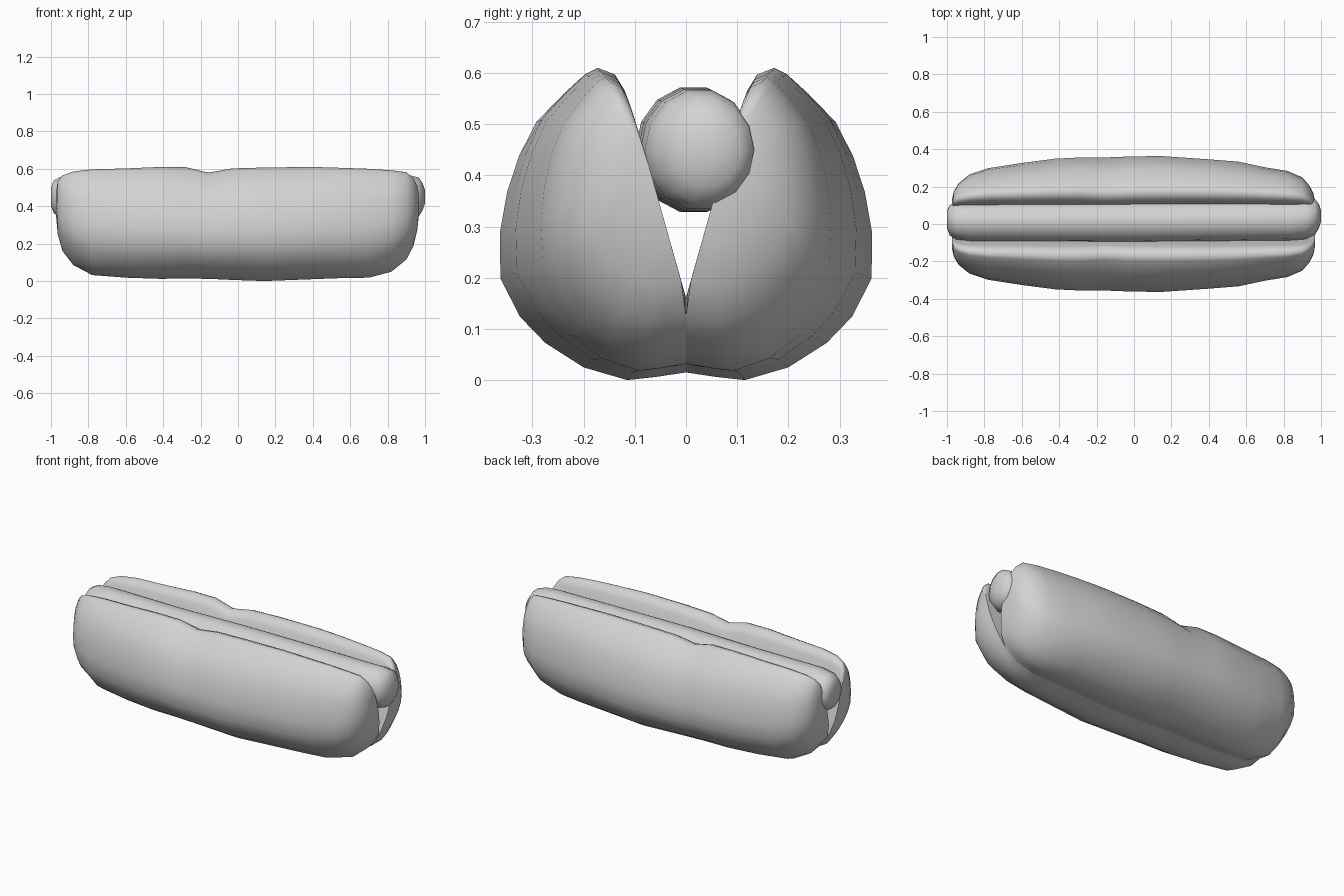
import bpy
import bmesh
from math import sin, cos, tau, radians

cube = bpy.data.objects.get("Cube")
if cube:
    bpy.data.objects.remove(cube, do_unlink=True)

COLOUR = (0.65, 0.65, 0.65, 1)
grey = bpy.data.materials.new("plain_grey")
grey.use_nodes = True
grey.diffuse_color = COLOUR
grey.node_tree.nodes["Principled BSDF"].inputs["Base Color"].default_value = COLOUR


def loft(name, rings):
    """Skin a list of closed rings and cap both ends, leaving the mirror plane open."""
    bm = bmesh.new()
    loops = [[bm.verts.new(p) for p in ring] for ring in rings]
    for a, b in zip(loops, loops[1:]):
        for i in range(len(a)):
            j = (i + 1) % len(a)
            quad = (a[i], a[j], b[j], b[i])
            if any(abs(v.co.y) > 1e-5 for v in quad):
                bm.faces.new(quad)
    for end in (loops[0], loops[-1]):
        bm.faces.new(end)
    bmesh.ops.recalc_face_normals(bm, faces=bm.faces)
    mesh = bpy.data.meshes.new(name)
    bm.to_mesh(mesh)
    bm.free()
    mesh.materials.append(grey)
    obj = bpy.data.objects.new(name, mesh)
    bpy.context.collection.objects.link(obj)
    bpy.ops.object.select_all(action='DESELECT')
    obj.select_set(True)
    bpy.context.view_layer.objects.active = obj
    bpy.ops.object.shade_smooth_by_angle(angle=radians(65))
    return obj


def slit(z):
    """Half width of the V-shaped opening at height z."""
    return max(0, (z - 0.16) * 0.28)


# Bun half: cross-section (y, z), swept along x and mirrored
profile = [(0, 0.015), (0.06, 0.006), (0.115, 0), (0.2, 0.025), (0.275, 0.073),
           (0.325, 0.125), (0.363, 0.2), (0.364, 0.29), (0.35, 0.37),
           (0.327, 0.44), (0.293, 0.507), (0.24, 0.562), (0.2, 0.598),
           (0.175, 0.61), (0.14, 0.597), (0.12, 0.565), (0.1, 0.5),
           (0.073, 0.42), (0.042, 0.31), (0, 0.16)]
# x, width factor, bottom, top
bun_stations = [(-0.972, 0.2, 0.34, 0.48), (-0.964, 0.34, 0.25, 0.535),
                (-0.938, 0.5, 0.16, 0.565), (-0.88, 0.67, 0.085, 0.586),
                (-0.78, 0.79, 0.032, 0.597), (-0.6, 0.88, 0.018, 0.602),
                (-0.42, 0.95, 0.012, 0.61), (-0.28, 0.97, 0.013, 0.609),
                (-0.16, 0.98, 0.012, 0.58), (-0.03, 0.99, 0.006, 0.602),
                (0.14, 1, 0, 0.607), (0.4, 0.94, 0.01, 0.61),
                (0.56, 0.9, 0.016, 0.605), (0.7, 0.81, 0.018, 0.6),
                (0.82, 0.74, 0.05, 0.592), (0.9, 0.61, 0.115, 0.582),
                (0.937, 0.46, 0.185, 0.55), (0.958, 0.32, 0.27, 0.51),
                (0.967, 0.18, 0.35, 0.46)]
rings = []
for x, width, low, high in bun_stations:
    ring = []
    for y, z in profile:
        nz = low + z / 0.61 * (high - low)
        ring.append((x, slit(nz) + width * (y - slit(z)), nz))
    rings.append(ring)
bun = loft("bun", rings)
mirror = bun.modifiers.new("other_half", 'MIRROR')
mirror.use_axis = (False, True, False)

# Sausage: x, size factor, centre y, centre z
sausage_stations = [(-1, 0.4, 0.025, 0.45), (-0.985, 0.72, 0.02, 0.45),
                    (-0.95, 0.88, 0.017, 0.45), (-0.87, 0.96, 0.013, 0.45),
                    (-0.4, 0.97, 0.012, 0.447), (0, 1, 0.014, 0.45),
                    (0.5, 0.99, 0.018, 0.45), (0.84, 0.97, 0.02, 0.45),
                    (0.92, 0.95, 0.027, 0.45), (0.968, 0.84, 0.038, 0.45),
                    (0.988, 0.58, 0.042, 0.45), (1, 0.28, 0.043, 0.45)]
sides = 14
loft("sausage", [[(x, yc + 0.113 * s * cos(tau * i / sides),
                   zc + 0.125 * s * sin(tau * i / sides)) for i in range(sides)]
                 for x, s, yc, zc in sausage_stations])
